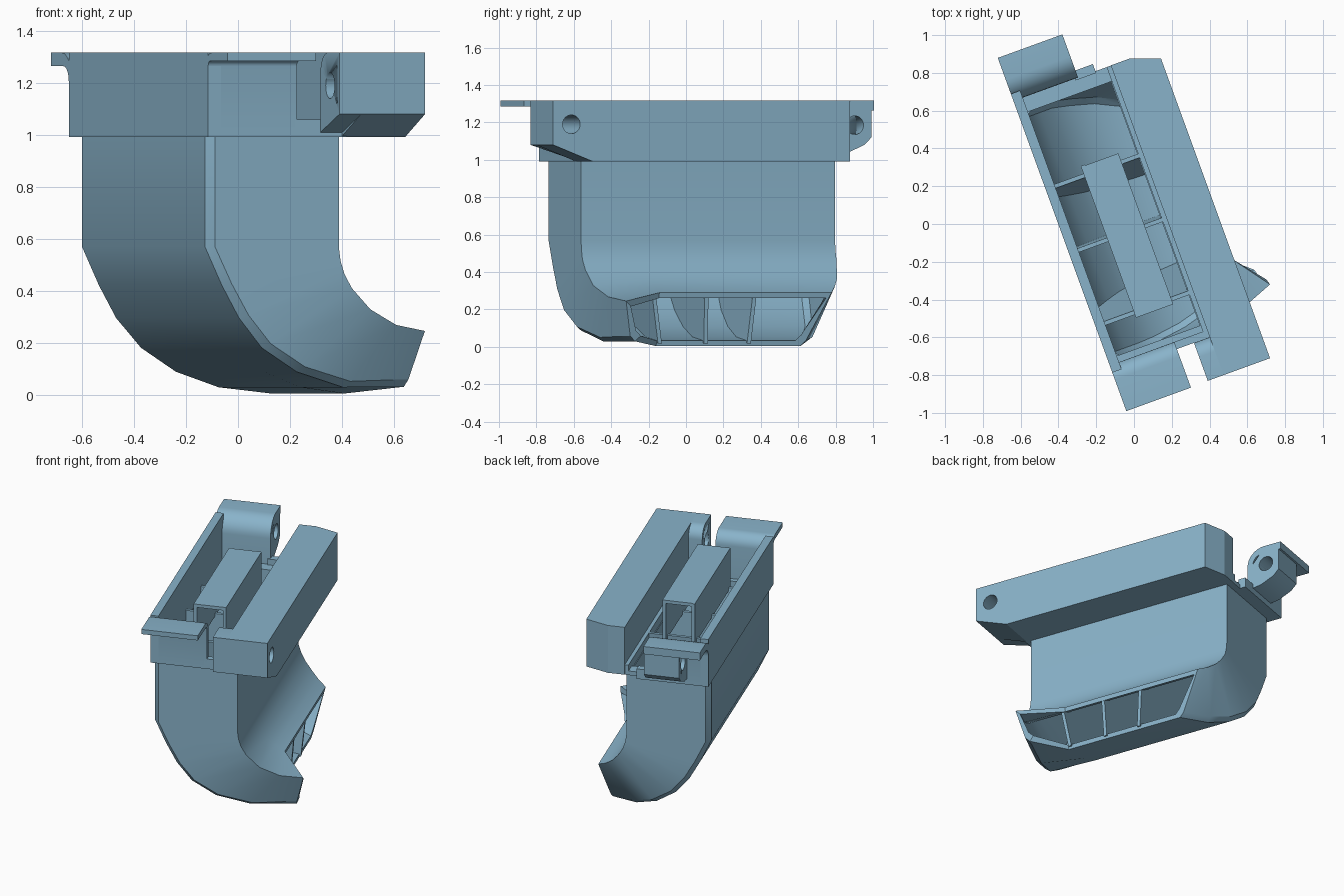
import bpy, bmesh, math
from mathutils import Vector, Matrix

if "Cube" in bpy.data.objects:
    bpy.data.objects.remove(bpy.data.objects["Cube"])

TURN = Matrix.Rotation(math.radians(20), 4, 'Z')   # whole part sits at an angle
mat = bpy.data.materials.new("blue_grey_plastic")
mat.diffuse_color = (0.25, 0.45, 0.59, 1)
mat.use_nodes = True
mat.node_tree.nodes["Principled BSDF"].inputs["Base Color"].default_value = mat.diffuse_color


def finish(name, bm, smooth=True):
    bmesh.ops.recalc_face_normals(bm, faces=bm.faces)
    bm.transform(TURN)
    me = bpy.data.meshes.new(name)
    bm.to_mesh(me)
    bm.free()
    ob = bpy.data.objects.new(name, me)
    bpy.context.collection.objects.link(ob)
    me.materials.append(mat)
    if smooth:
        bpy.ops.object.select_all(action='DESELECT')
        ob.select_set(True)
        bpy.context.view_layer.objects.active = ob
        bpy.ops.object.shade_smooth_by_angle(angle=math.radians(28))
    return ob


def prism_mesh(pts, a, b):
    """Extrude a (y, z) profile from x = a to x = b."""
    bm = bmesh.new()
    lo = [bm.verts.new((a, y, z)) for y, z in pts]
    hi = [bm.verts.new((b, y, z)) for y, z in pts]
    n = len(pts)
    bm.faces.new(lo)
    bm.faces.new(hi[::-1])
    for i in range(n):
        bm.faces.new((lo[i], lo[(i + 1) % n], hi[(i + 1) % n], hi[i]))
    bmesh.ops.recalc_face_normals(bm, faces=bm.faces)
    return bm


def prism(name, pts, a, b):
    return finish(name, prism_mesh(pts, a, b))


def box(name, x0, x1, y0, y1, z0, z1):
    return prism(name, [(y0, z0), (y1, z0), (y1, z1), (y0, z1)], x0, x1)


def drill(ob, y, z, x0, x1, r=0.05):
    pts = [(y + r * math.cos(i * math.tau / 24), z + r * math.sin(i * math.tau / 24))
           for i in range(24)]
    cut = prism("pin_hole_cutter", pts, x0, x1)
    cut.hide_render = True
    cut.hide_viewport = True
    m = ob.modifiers.new("pin_hole", 'BOOLEAN')
    m.operation = 'DIFFERENCE'
    m.solver = 'EXACT'
    m.object = cut


def arc(cy, cz, r, a0, a1, n=8):
    return [(cy + r * math.cos(math.radians(a0 + (a1 - a0) * i / n)),
             cz + r * math.sin(math.radians(a0 + (a1 - a0) * i / n))) for i in range(n + 1)]


# Duct stations: inner wall (x, z), outer wall (x, z)
inner = [(.173, 1.0), (.173, .57), (.18, .515), (.196, .465), (.228, .41), (.27, .362),
         (.32, .322), (.38, .29)]
outer = [(-.365, 1.0), (-.365, .57), (-.295, .42), (-.225, .295), (-.13, .18), (0, .088),
         (.15, .028), (.33, .004)]
# Front corner flares out toward the mouth
inner_f = inner[:5] + [(.31, .328), (.43, .268), (.567, .245)]
outer_f = outer[:5] + [(.02, .088), (.23, .028), (.507, .03)]
front_i = [-.66] * 4 + [-.655, -.64, -.60, -.547]
front_o = [-.66] * 4 + [-.655, -.635, -.58, -.505]
back_i = [.785] * 4 + [.775, .76, .73, .69]
back_o = [.785] * 4 + [.765, .73, .66, .56]
MID, CH = -.29, .03


def ring(k, t):
    def pair(i, o):
        i, o = Vector(i), Vector(o)
        d = (o - i).normalized()
        return i + d * t, o - d * t, d
    i, o, d = pair(inner[k], outer[k])
    fi, fo, fd = pair(inner_f[k], outer_f[k])
    oc, foc = o - d * CH, fo - fd * CH
    return [(fi.x, front_i[k] + t, fi.y), (i.x, MID, i.y), (i.x, back_i[k] - t, i.y),
            (oc.x, back_o[k] - t, oc.y), (o.x, back_o[k] - t - CH, o.y), (o.x, MID, o.y),
            (fo.x, front_o[k] + t + CH, fo.y), (foc.x, front_o[k] + t, foc.y)]


bm = bmesh.new()
rows = len(inner)
skins = [[[bm.verts.new(p) for p in ring(k, t)] for k in range(rows)] for t in (0, .03)]
for skin in skins:
    for k in range(rows - 1):
        for j in range(8):
            q = (j + 1) % 8
            bm.faces.new((skin[k][j], skin[k][q], skin[k + 1][q], skin[k + 1][j]))
for k in (0, rows - 1):                      # rims join the two skins
    for j in range(8):
        q = (j + 1) % 8
        bm.faces.new((skins[0][k][j], skins[0][k][q], skins[1][k][q], skins[1][k][j]))
finish("curved_duct", bm)

# Guide vanes inside the duct, leaning slightly along its length
vane = [(.16, 1.06)] + [(x - .012, z - .01) for x, z in inner[1:]] + \
       [(x + .015, z + .015) for x, z in outer[:0:-1]] + [(-.345, 1.06)]
for n, (top, low) in enumerate(((.33, .245), (-.03, -.015), (-.44, -.295))):
    bm = bmesh.new()
    sides = []
    for off in (-.011, .011):
        sides.append([bm.verts.new((x, low + (top - low) * (z - .15) / .9 + off, z))
                      for x, z in vane])
    bm.faces.new(sides[0])
    bm.faces.new(sides[1][::-1])
    for i in range(len(vane)):
        j = (i + 1) % len(vane)
        bm.faces.new((sides[0][i], sides[0][j], sides[1][j], sides[1][i]))
    finish("guide_vane_%d" % (n + 1), bm, False)

# Tray frame around the top opening
box("tray_side_wall", -.377, -.325, -.70, .87, .992, 1.317)
box("tray_low_wall", .148, .19, -.70, .83, .992, 1.06)
box("tray_back_ledge", -.36, .19, .75, .83, .992, 1.02)
box("tray_front_ledge", -.36, .19, -.70, -.625, .992, 1.015)
box("tray_back_low_wall", -.03, .085, .82, .87, .992, 1.06)
box("tray_front_low_wall", -.03, .19, -.70, -.66, .992, 1.06)

# End walls rolling over into flanges
prism("back_flange", [(.83, .992), (.87, .992)] + arc(.93, 1.205, .06, 180, 90, 6) +
      [(1.073, 1.265), (1.073, 1.317)] + arc(.95, 1.197, .12, 90, 180), -.377, -.013)
prism("front_flange", [(-.66, .992), (-.70, .992)] + arc(-.72, 1.265, .02, 0, 90, 4) +
      [(-.917, 1.285), (-.917, 1.317)] + arc(-.74, 1.237, .08, 90, 0), -.377, -.013)

# Rear hinge lug under the back flange
lug = prism("rear_hinge_lug", [(.86, 1.03), (.93, 1.04), (1.02, 1.08), (1.06, 1.12), (1.06, 1.28),
                               (.93, 1.28), (.865, 1.2)], -.24, -.013)
drill(lug, .965, 1.185, -.3, .05)

# Side bar with a sloped front underside and a clipped rear corner
bm = prism_mesh([(-.914, 1.317), (-.914, 1.08), (-.69, .992), (.831, .992), (.831, 1.317)],
                .172, .434)
res = bmesh.ops.bisect_plane(bm, geom=bm.verts[:] + bm.edges[:] + bm.faces[:],
                             plane_co=(.281, .831, 0), plane_no=(.055, .15, 0), clear_outer=True)
bmesh.ops.holes_fill(bm, edges=[e for e in bm.edges if e.is_boundary])
bar = finish("side_bar", bm, False)
drill(bar, -.81, 1.19, .1, .5)

# Front hinge lug joined to the bar
lug = prism("front_hinge_lug", [(-.914, 1.317), (-.914, 1.08), (-.70, 1.01)] +
            arc(-.78, 1.237, .08, 0, 90), .083, .174)
drill(lug, -.81, 1.19, .0, .25)

# Central channel: roof and two side walls, open at both ends and below
ends = ((-.16, -.505, .385), (.05, -.44, .38))
box("channel_roof", -.16, .05, -.47, .38, 1.295, 1.317)
for n, (x, y0, y1) in enumerate(ends):
    s = 1 if n == 0 else -1
    box("channel_wall_%d" % (n + 1), x, x + .022 * s, -.47, y1, 1.04, 1.317)
